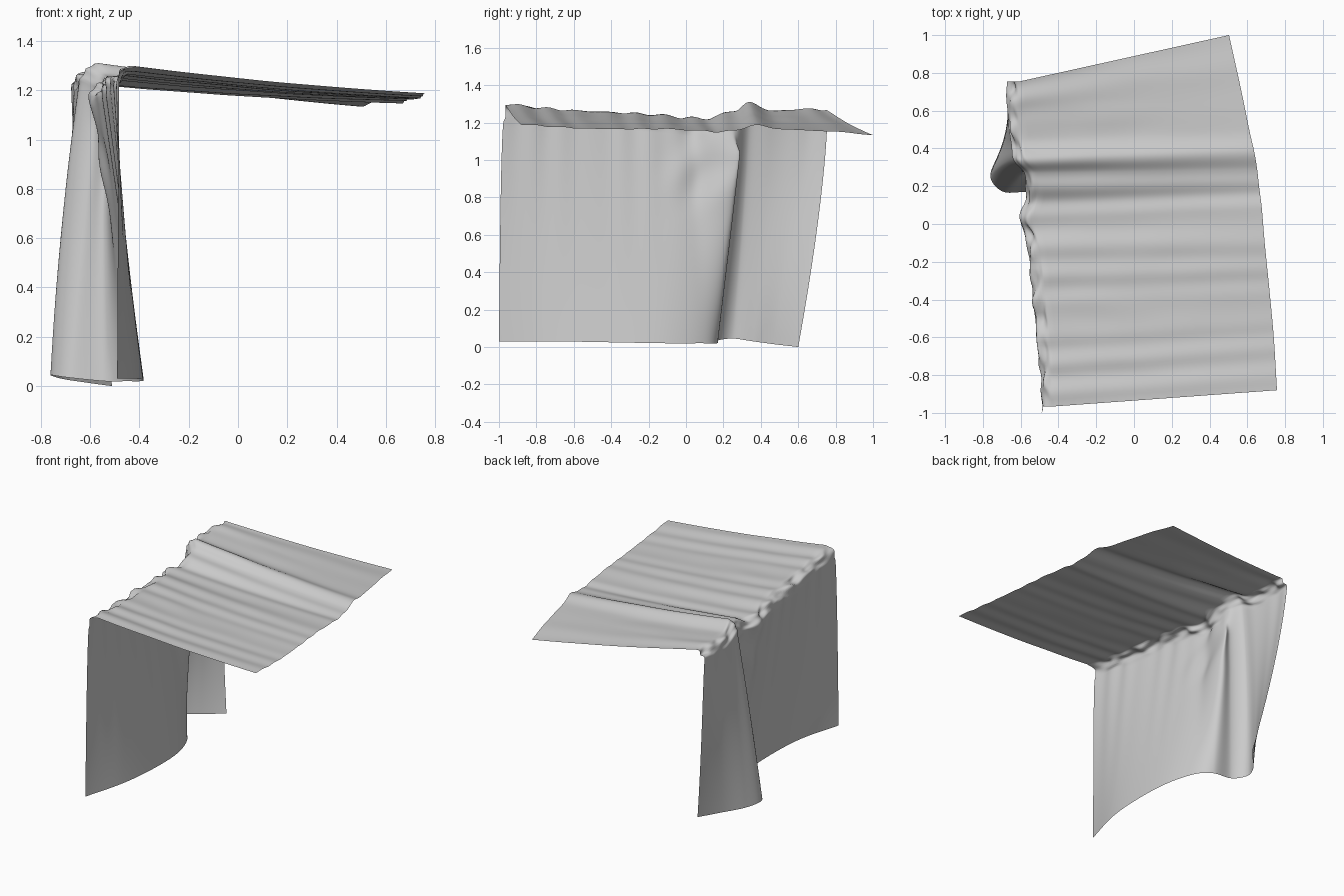
import bpy, math
from mathutils import Vector, noise

if "Cube" in bpy.data.objects:
    bpy.data.objects.remove(bpy.data.objects["Cube"])

# Guide curves across the cloth, front to back: free edge, shoulder and hem
FREE = [(.757, -.88, 1.19), (.74, -.6, 1.17), (.717, -.35, 1.165), (.692, -.1, 1.165),
        (.677, .08, 1.155), (.662, .2, 1.15), (.652, .29, 1.165), (.637, .38, 1.185),
        (.61, .5, 1.165), (.565, .72, 1.155), (.503, 1.0, 1.135)]
SHOULDER = [(-.485, -.965, 1.3), (-.505, -.68, 1.27), (-.535, -.4, 1.255), (-.565, -.12, 1.24),
            (-.6, .03, 1.22), (-.57, .17, 1.235), (-.585, .27, 1.27), (-.635, .34, 1.305),
            (-.655, .45, 1.265), (-.67, .6, 1.27), (-.675, .755, 1.27)]
HEM = [(-.49, -1.0, .03), (-.41, -.7, .03), (-.383, -.4, .025), (-.395, -.12, .02),
       (-.455, .08, .02), (-.54, .165, .02), (-.69, .17, .035), (-.76, .25, .045),
       (-.715, .36, .03), (-.62, .47, .015), (-.51, .6, 0)]


def spline(pts, t):
    """Smooth curve through the guide points; t runs 0..len-1."""
    n = len(pts) - 1
    i = min(int(t), n - 1)
    f = t - i
    p1, p2 = Vector(pts[i]), Vector(pts[i + 1])
    p0 = Vector(pts[i - 1]) if i else 2 * p1 - p2
    p3 = Vector(pts[i + 2]) if i + 2 <= n else 2 * p2 - p1
    return 0.5 * (2 * p1 + (p2 - p0) * f + (2 * p0 - 5 * p1 + 4 * p2 - p3) * f * f
                  + (3 * p1 - p0 - 3 * p2 + p3) * f ** 3)


def strand(t):
    """One line of cloth from the free edge, over the shoulder, down to the hem."""
    a, b, c = spline(FREE, t), spline(SHOULDER, t), spline(HEM, t)
    ripple = math.sin(math.tau * b.y / .155) * (.6 + .8 * noise.noise(Vector((b.y * 3, 7, 1))))
    r = .07
    inner = b + Vector((r, 0, 0))
    line = []
    # rippled top with a slight sag
    for k in range(TOP):
        s = k / TOP
        p = a.lerp(inner, s)
        crease = noise.noise(Vector((p.x * 3, p.y * 9, 5))) * .012 * s * s
        p.z += ripple * (.004 + .005 * s) + crease * (1 - s) * 2 - .04 * s * (1 - s)
        line.append(p)
    # rounded shoulder with crumples
    for k in range(BEND):
        g = k / BEND * math.pi / 2
        p = b + Vector((r - r * math.sin(g), 0, r * math.cos(g) - r))
        q = noise.noise(Vector((b.y * 9, g * 1.5, 3))) * .03 * math.sin(2 * g)
        p += Vector((-q, 0, q))
        p.z += ripple * .009 * math.cos(g)
        p.x -= ripple * .006 * math.sin(g)
        line.append(p)
    # hanging side: ripples fade downwards, a deep fold turns back on itself
    low = b - Vector((0, 0, r))
    fold = math.exp(-((t - 5.2) / .6) ** 2)
    tuck = math.exp(-((t - 4.2) / .9) ** 2)
    billow = min(1, max(0, t - 6))
    swell = .3 + .9 * min(1, t / 3) + .2 * max(0, t - 9)
    for k in range(DROP + 1):
        s = k / DROP
        p = low.lerp(c, s)
        p.y = low.y + (c.y - low.y) * s ** swell
        w = fold * min(1, s / .12) * (1 - s)
        p.y += .1 * w
        p.x += .04 * w + 4 * s * (1 - s) * (.025 * tuck - .015 * billow)
        swag = math.exp(-((b.y - .08) / .14) ** 2 - ((p.z - .95) / .17) ** 2)
        p.x -= ripple * .006 * (1 - s) ** 2
        p.x += .013 * swag * math.sin(14 * (p.z - 1.5 * b.y))
        line.append(p)
    return line


# Draped cloth
TOP, BEND, DROP, ACROSS = 40, 10, 44, 160
cols = [strand(10 * i / ACROSS) for i in range(ACROSS + 1)]
m = len(cols[0])
verts = [p for col in cols for p in col]
faces = [(i * m + j, (i + 1) * m + j, (i + 1) * m + j + 1, i * m + j + 1)
         for i in range(ACROSS) for j in range(m - 1)]
mesh = bpy.data.meshes.new("draped_cloth")
mesh.from_pydata(verts, [], faces)
mesh.update()
cloth = bpy.data.objects.new("draped_cloth", mesh)
bpy.context.collection.objects.link(cloth)
if mesh.polygons[0].normal.z < 0:
    mesh.flip_normals()
mesh.shade_smooth()
